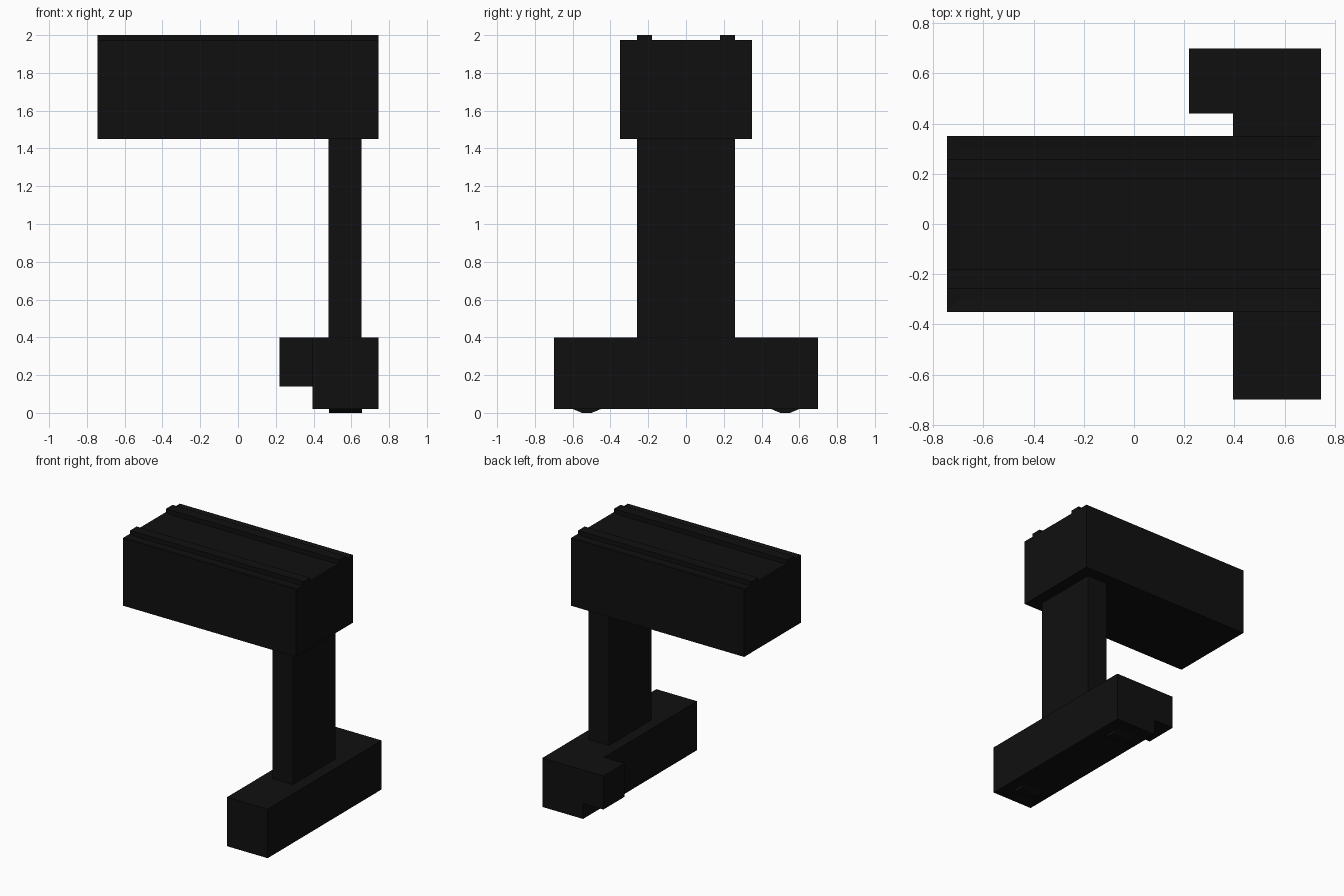
import bpy
import bmesh
import math

default_cube = bpy.data.objects.get("Cube")
if default_cube:
    bpy.data.objects.remove(default_cube, do_unlink=True)

# Single near-black finish
black = bpy.data.materials.new("matte_black")
black.use_nodes = True
colour = (0.005, 0.005, 0.005, 1)
black.diffuse_color = colour
black.node_tree.nodes["Principled BSDF"].inputs["Base Color"].default_value = colour


def finish(name, bm):
    mesh = bpy.data.meshes.new(name)
    bm.to_mesh(mesh)
    bm.free()
    mesh.materials.append(black)
    obj = bpy.data.objects.new(name, mesh)
    bpy.context.collection.objects.link(obj)
    return obj


def box(name, x, y, z, recess=None):
    """Box from (min, max) ranges; recess = (margin, depth) sinks the top face."""
    bm = bmesh.new()
    bmesh.ops.create_cube(bm, size=1)
    for v in bm.verts:
        v.co = [lo + (c + 0.5) * (hi - lo) for c, (lo, hi) in zip(v.co, (x, y, z))]
    if recess:
        bm.normal_update()
        top = max(bm.faces, key=lambda f: f.calc_center_median().z)
        bmesh.ops.inset_region(bm, faces=[top], thickness=recess[0])
        bmesh.ops.translate(bm, verts=top.verts, vec=(0, 0, -recess[1]))
    return finish(name, bm)


def wheel(name, y):
    bm = bmesh.new()
    bmesh.ops.create_cone(bm, cap_ends=True, segments=16,
                          radius1=radius, radius2=radius, depth=0.175)
    # Turn the axle along x and rest a flat facet on the floor
    for v in bm.verts:
        a = math.atan2(v.co.y, v.co.x) + math.pi / 16
        v.co = (0.568 + v.co.z, y + radius * math.cos(a), apothem + radius * math.sin(a))
    bmesh.ops.recalc_face_normals(bm, faces=bm.faces)
    return finish(name, bm)


radius = 0.13
apothem = radius * math.cos(math.pi / 16)

# Overhanging head with a shallow tray in the top
box("head", (-0.745, 0.745), (-0.35, 0.35), (1.45, 1.975), recess=(0.07, 0.01))

# Column and foot
box("column", (0.48, 0.655), (-0.26, 0.26), (0.38, 1.47))
box("base", (0.395, 0.745), (-0.7, 0.7), (0.02, 0.4))
box("side_block", (0.22, 0.4), (0.44, 0.7), (0.14, 0.4))

# Paired top rails and wheels
for side, s in (("front", -1), ("back", 1)):
    box(side + "_rail", (-0.745, 0.745), sorted((s * 0.18, s * 0.26)), (1.95, 2.0))
    wheel(side + "_wheel", s * 0.525)
